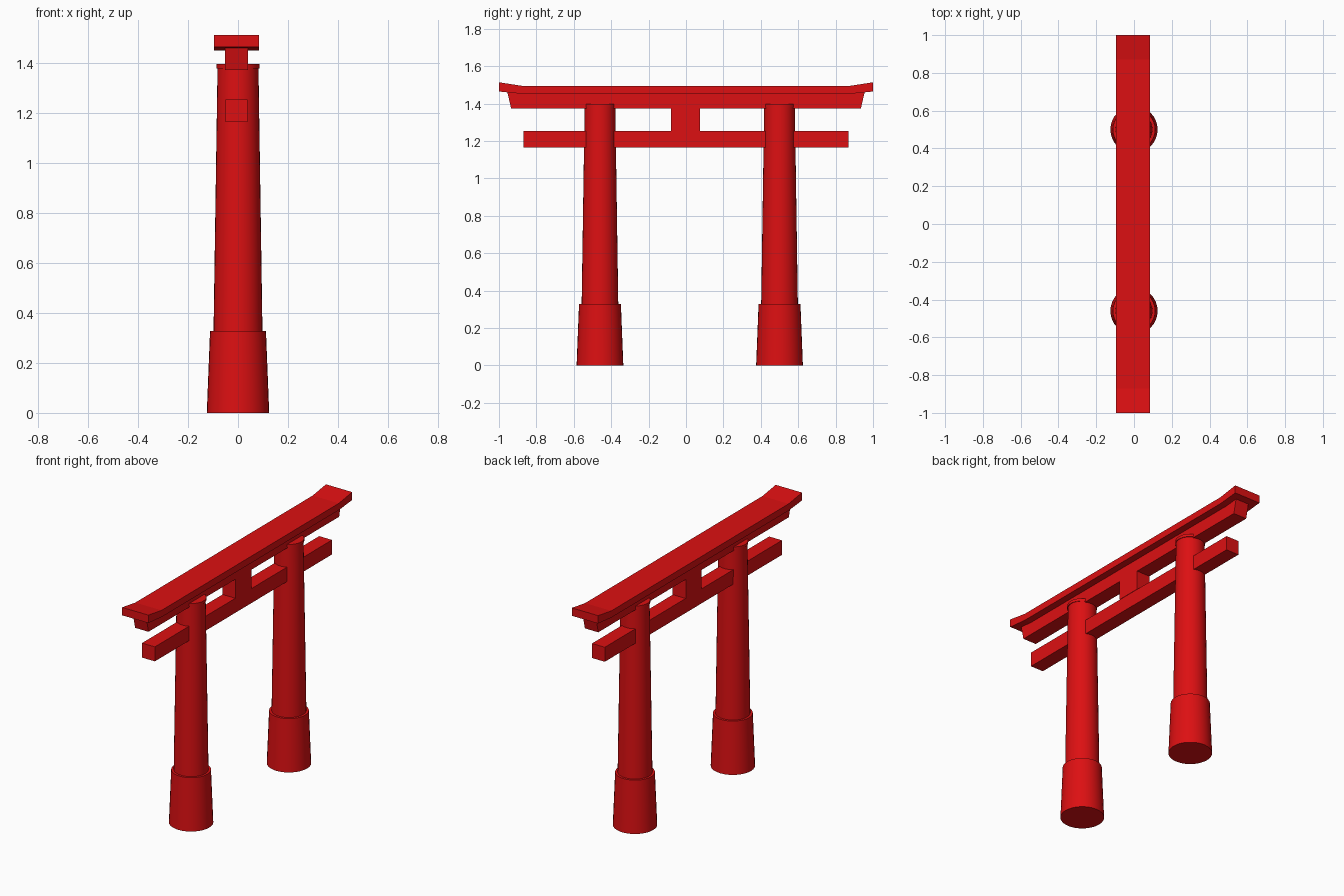
import bpy, bmesh, math

cube = bpy.data.objects.get("Cube")
if cube:
    bpy.data.objects.remove(cube, do_unlink=True)

red = bpy.data.materials.new("red_paint")
red.use_nodes = True
colour = (0.72, 0.005, 0.006, 1)
red.diffuse_color = colour
red.node_tree.nodes["Principled BSDF"].inputs["Base Color"].default_value = colour

BEAM_X = -0.006          # beams sit slightly off the pillar axis
PILLARS = {"front": -0.46, "back": 0.5}


def add_object(name, bm):
    bmesh.ops.recalc_face_normals(bm, faces=bm.faces)
    mesh = bpy.data.meshes.new(name)
    bm.to_mesh(mesh)
    bm.free()
    mesh.materials.append(red)
    obj = bpy.data.objects.new(name, mesh)
    bpy.context.collection.objects.link(obj)
    return obj


def extrude_profile(name, profile, width):
    """Extrude a (y, z) outline across x."""
    bm = bmesh.new()
    face = bm.faces.new([bm.verts.new((BEAM_X - width / 2, y, z)) for y, z in profile])
    side = bmesh.ops.extrude_face_region(bm, geom=[face])["geom"]
    moved = [v for v in side if isinstance(v, bmesh.types.BMVert)]
    bmesh.ops.translate(bm, verts=moved, vec=(width, 0, 0))
    return add_object(name, bm)


def mirrored(half):
    """Complete an outline given its +y half from bottom to top."""
    return half + [(-y, z) for y, z in reversed(half)]


def box(name, y0, y1, z0, z1, width):
    return extrude_profile(name, [(y0, z0), (y1, z0), (y1, z1), (y0, z1)], width)


def tapered(name, y, z0, z1, r0, r1):
    bm = bmesh.new()
    bmesh.ops.create_cone(bm, cap_ends=True, segments=32, radius1=r0, radius2=r1,
                          depth=z1 - z0)
    bmesh.ops.translate(bm, verts=bm.verts, vec=(0, y, (z0 + z1) / 2))
    obj = add_object(name, bm)
    bpy.ops.object.select_all(action="DESELECT")
    obj.select_set(True)
    bpy.context.view_layer.objects.active = obj
    bpy.ops.object.shade_smooth_by_angle(angle=math.radians(30))
    return obj


# Pillars: wide foot, tapering shaft, thin cap
for side, y in PILLARS.items():
    tapered(side + "_pillar_foot", y, 0, 0.328, 0.125, 0.112)
    tapered(side + "_pillar_shaft", y, 0.328, 1.385, 0.098, 0.082)
    tapered(side + "_pillar_cap", y, 1.38, 1.397, 0.086, 0.086)

# Top beam with upturned ends
extrude_profile("roof_beam", mirrored(
    [(0.87, 1.452), (1, 1.465), (1, 1.514), (0.87, 1.494)]), 0.18)

# Beam beneath it, with slanted ends
extrude_profile("upper_beam", mirrored(
    [(0.935, 1.374), (0.955, 1.461), (0.87, 1.453)]), 0.092)

# Tie beam and the central strut above it
box("tie_beam", -0.87, 0.868, 1.165, 1.255, 0.088)
box("centre_strut", -0.08, 0.075, 1.255, 1.374, 0.092)
